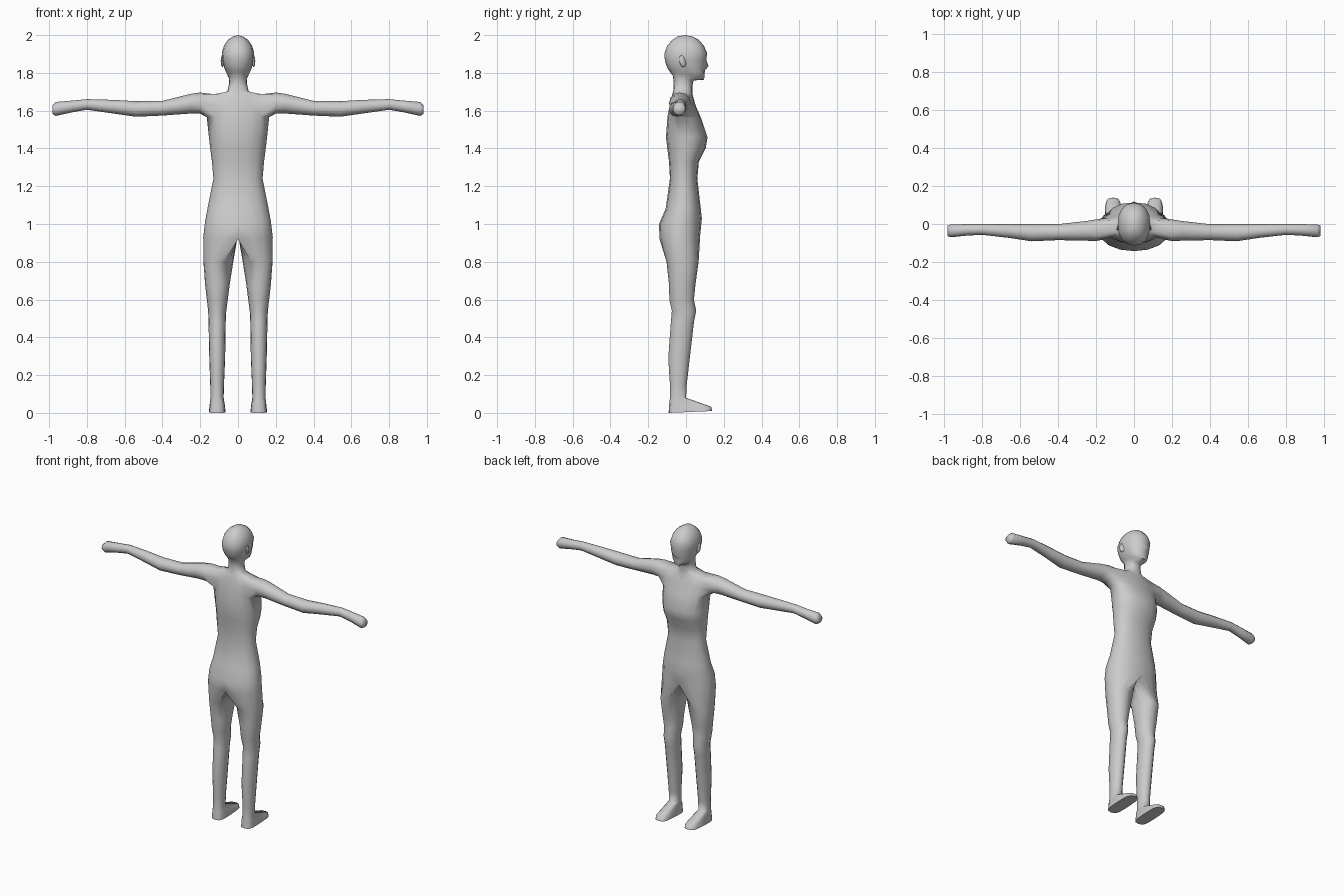
import bpy, bmesh, math

ARC = 9      # points on the outer half of every ring
INNER = 7    # extra points on the inside of each leg

grey = bpy.data.materials.new("plain grey")
grey.diffuse_color = (0.6, 0.6, 0.6, 1)


def spow(v, p):
    return math.copysign(abs(v) ** p, v)


def finish(bm, name, mirror=True):
    bmesh.ops.recalc_face_normals(bm, faces=bm.faces)
    me = bpy.data.meshes.new(name)
    bm.to_mesh(me)
    bm.free()
    me.materials.append(grey)
    ob = bpy.data.objects.new(name, me)
    bpy.context.collection.objects.link(ob)
    if mirror:
        m = ob.modifiers.new("mirror", 'MIRROR')
        m.use_clip = True
        m.merge_threshold = 0.0005
    bpy.context.view_layer.objects.active = ob
    ob.select_set(True)
    bpy.ops.object.shade_smooth_by_angle(angle=math.radians(75))
    ob.select_set(False)
    return ob


def ring(bm, zf, yf, zb, yb, x0, x1, p, count, start, step, ridge=0.0):
    """Ring running front to back; front and back may differ in height."""
    out = []
    for i in range(count):
        t = start + step * i
        c = spow(math.cos(t), p)
        f = (c + 1) / 2
        y = yb + (yf - yb) * f + (ridge if i == 0 else 0)
        out.append(bm.verts.new((x0 + x1 * spow(math.sin(t), p), y, zb + (zf - zb) * f)))
    out[0].co.x = x0 if start == 0 else out[0].co.x
    return out


def half_ring(bm, zf, yf, zb, yb, w, p=0.9, ridge=0.0):
    r = ring(bm, zf, yf, zb, yb, 0, w, p, ARC, 0, math.pi / (ARC - 1), ridge)
    r[0].co.x = r[-1].co.x = 0
    return r


def bridge(bm, a, b, closed, skip=()):
    n = len(a)
    for i in range(n if closed else n - 1):
        if i not in skip:
            j = (i + 1) % n
            bm.faces.new((a[i], a[j], b[j], b[i]))


bm = bmesh.new()

# Trunk, neck and head, as half rings from crotch to crown
trunk = [half_ring(bm, *r) for r in (
    (0.94, 0.075, 0.92, -0.140, 0.184), (1.03, 0.084, 1.00, -0.143, 0.174),
    (1.10, 0.076, 1.08, -0.108, 0.160), (1.24, 0.060, 1.24, -0.085, 0.130),
    (1.33, 0.068, 1.33, -0.090, 0.138), (1.40, 0.104, 1.40, -0.099, 0.147),
    (1.46, 0.114, 1.46, -0.106, 0.154), (1.56, 0.080, 1.57, -0.098, 0.165),
    (1.625, 0.052, 1.63, -0.086, 0.170), (1.68, 0.036, 1.69, -0.072, 0.135),
    (1.695, 0.035, 1.705, -0.067, 0.057), (1.73, 0.034, 1.75, -0.065, 0.048),
    (1.76, 0.040, 1.785, -0.070, 0.046), (1.764, 0.092, 1.805, -0.085, 0.053, 0.8, 0.004),
    (1.795, 0.098, 1.825, -0.098, 0.066, 0.8), (1.815, 0.098, 1.84, -0.104, 0.073, 0.85, 0.004),
    (1.835, 0.101, 1.86, -0.110, 0.079, 0.85, 0.018), (1.87, 0.105, 1.88, -0.114, 0.084, 0.9, 0.003),
    (1.905, 0.112, 1.905, -0.114, 0.086), (1.945, 0.094, 1.945, -0.099, 0.074),
    (1.975, 0.068, 1.975, -0.072, 0.053), (1.993, 0.035, 1.993, -0.045, 0.026))]
ARM_LOW = 7
for k in range(len(trunk) - 1):
    skip = range(2, 6) if k in (ARM_LOW, ARM_LOW + 1) else ()
    bridge(bm, trunk[k], trunk[k + 1], False, skip)
crown = bm.verts.new((0, -0.005, 2.0))
for i in range(ARC - 1):
    bm.faces.new((trunk[-1][i], trunk[-1][i + 1], crown))

# Arm grown from the shoulder opening: x, z centre, half height, y centre, half depth
lo, mid, hi = trunk[ARM_LOW:ARM_LOW + 3]
prev = lo[2:7] + [mid[6]] + hi[2:7][::-1] + [mid[2]]
for x, z, rz, y, ry in (
        (0.20, 1.640, 0.056, -0.033, 0.057), (0.25, 1.637, 0.052, -0.036, 0.052),
        (0.40, 1.613, 0.039, -0.043, 0.042), (0.54, 1.609, 0.041, -0.046, 0.045),
        (0.66, 1.621, 0.036, -0.037, 0.036), (0.80, 1.633, 0.028, -0.029, 0.028),
        (0.88, 1.622, 0.031, -0.031, 0.030), (0.965, 1.609, 0.037, -0.036, 0.034),
        (0.983, 1.606, 0.022, -0.036, 0.028)):
    cur = []
    for i in range(12):
        t = -math.pi / 6 * (i + 1)
        cur.append(bm.verts.new((x, y + ry * math.cos(t), z + rz * math.sin(t))))
    bridge(bm, prev, cur, True)
    prev = cur
bm.faces.new(prev)

# Leg and foot: the trunk's bottom ring is closed along the centre line first
top = trunk[0]
a, b = top[-1].co, top[0].co
inner = []
for i in range(INNER):
    f = (i + 1) / (INNER + 1)
    v = bm.verts.new(a.lerp(b, f))
    v.co.x = 0
    v.co.z += 0.02 * math.sin(math.pi * f)
    inner.append(v)
prev = top + inner
n = ARC + INNER
for zf, yf, zb, yb, xi, xo, p in (
        (0.80, 0.067, 0.80, -0.103, 0.025, 0.183, 0.9), (0.68, 0.050, 0.68, -0.090, 0.044, 0.174, 0.95),
        (0.60, 0.042, 0.60, -0.088, 0.054, 0.165, 1), (0.54, 0.054, 0.54, -0.075, 0.062, 0.158, 1),
        (0.48, 0.042, 0.48, -0.080, 0.065, 0.156, 1), (0.29, 0.020, 0.29, -0.094, 0.068, 0.152, 1),
        (0.15, 0.004, 0.15, -0.085, 0.074, 0.147, 1), (0.08, 0.000, 0.08, -0.085, 0.076, 0.146, 0.9),
        (0.032, 0.134, 0.055, -0.088, 0.070, 0.150, 0.55), (0.010, 0.139, 0.0, -0.092, 0.066, 0.154, 0.55)):
    cur = ring(bm, zf, yf, zb, yb, (xi + xo) / 2, (xo - xi) / 2, p, n, 0, math.tau / n)
    bridge(bm, prev, cur, True)
    prev = cur
bm.faces.new(prev)
finish(bm, "body")

# Ears: small flattened ovals
bm = bmesh.new()
bmesh.ops.create_uvsphere(bm, u_segments=8, v_segments=6, radius=1)
for v in bm.verts:
    x, y, z = v.co
    v.co = (0.083 + 0.008 * x - 0.004 * y, -0.018 + 0.017 * y - 0.005 * z, 1.862 + 0.032 * z)
finish(bm, "ears")
